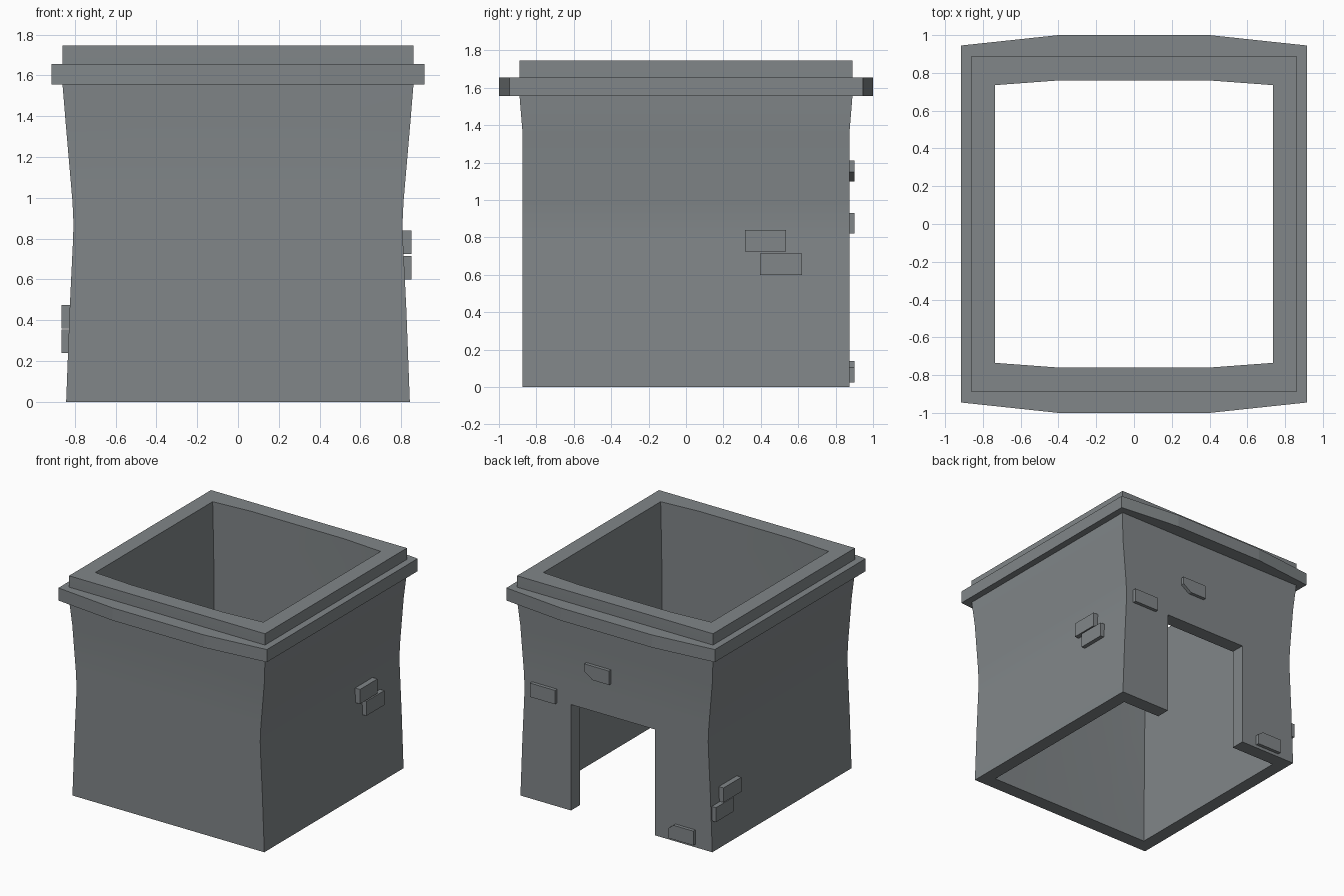
import bpy, bmesh

if "Cube" in bpy.data.objects:
    bpy.data.objects.remove(bpy.data.objects["Cube"])

grey = bpy.data.materials.new("stone grey")
grey.diffuse_color = (0.22, 0.24, 0.25, 1)
grey.use_nodes = True
grey.node_tree.nodes["Principled BSDF"].inputs["Base Color"].default_value = grey.diffuse_color


def make_object(name, bm):
    bmesh.ops.recalc_face_normals(bm, faces=bm.faces)
    mesh = bpy.data.meshes.new(name)
    bm.to_mesh(mesh)
    bm.free()
    mesh.materials.append(grey)
    obj = bpy.data.objects.new(name, mesh)
    bpy.context.collection.objects.link(obj)
    return obj


def tube(name, profile):
    """Closed wall section (z, half x, corner half y, middle half y) swept round a bowed rectangle."""
    bm = bmesh.new()
    rings = []
    for z, x, yc, ym in profile:
        pts = [(-x, -yc), (-.4, -ym), (.4, -ym), (x, -yc),
               (x, yc), (.4, ym), (-.4, ym), (-x, yc)]
        rings.append([bm.verts.new((px, py, z)) for px, py in pts])
    for i, a in enumerate(rings):
        b = rings[(i + 1) % len(rings)]
        for j in range(8):
            k = (j + 1) % 8
            bm.faces.new((a[j], a[k], b[k], b[j]))
    return make_object(name, bm)


def prism(name, outline, axis, lo, hi):
    """Outline in (u, z) extruded along x or y; u is the other horizontal axis."""
    bm = bmesh.new()
    place = (lambda u, z, d: (d, u, z)) if axis == "x" else (lambda u, z, d: (u, d, z))
    a = [bm.verts.new(place(u, z, lo)) for u, z in outline]
    b = [bm.verts.new(place(u, z, hi)) for u, z in outline]
    bm.faces.new(a)
    bm.faces.new(b)
    n = len(a)
    for i in range(n):
        k = (i + 1) % n
        bm.faces.new((a[i], a[k], b[k], b[i]))
    return make_object(name, bm)


def rect(u0, u1, z0, z1):
    return [(u0, z0), (u1, z0), (u1, z1), (u0, z1)]


# Waisted hollow body with the top rim
walls = tube("tower_walls", [
    (0, .842, .873, .873), (.45, .825, .873, .873), (.78, .809, .873, .873),
    (.87, .806, .873, .873), (.98, .811, .873, .873), (1.35, .843, .873, .873),
    (1.555, .86, .89, .89), (1.745, .86, .89, .89),
    (1.745, .737, .735, .76), (1.35, .735, .745, .76), (0, .735, .76, .76)])

# Doorway through the back wall
cutter = prism("door_cutter", rect(-.34, .398, -.1, .84), "y", .6, 1.1)
cutter.hide_render = True
mod = walls.modifiers.new("doorway", "BOOLEAN")
mod.operation = "DIFFERENCE"
mod.solver = "EXACT"
mod.object = cutter
bpy.context.view_layer.objects.active = walls
walls.select_set(True)
bpy.ops.object.modifier_apply(modifier=mod.name)
bpy.data.objects.remove(cutter)
bpy.ops.object.shade_smooth_by_angle(angle=0.5)

# Bowed ledge below the rim
tube("ledge", [(1.555, .915, .945, 1.0), (1.655, .915, .945, 1.0),
               (1.655, .82, .84, .86), (1.555, .82, .84, .86)])

# Raised bricks on the two sides
prism("right_brick_upper", rect(.315, .535, .725, .84), "x", .79, .85)
prism("right_brick_lower", rect(.395, .62, .6, .715), "x", .79, .85)
prism("left_brick_upper", rect(.54, .765, .36, .475), "x", -.865, -.80)
prism("left_brick_lower", rect(.64, .86, .24, .355), "x", -.865, -.80)

# Raised bricks on the back, two with a clipped corner
prism("back_brick_side", rect(.52, .74, .82, .93), "y", .85, .9)
prism("back_brick_high", [(.045, 1.1), (.19, 1.1), (.263, 1.15), (.263, 1.21), (.045, 1.21)], "y", .85, .9)
prism("back_brick_low", [(-.695, .025), (-.477, .025), (-.477, .105), (-.52, .138), (-.695, .138)], "y", .85, .9)
